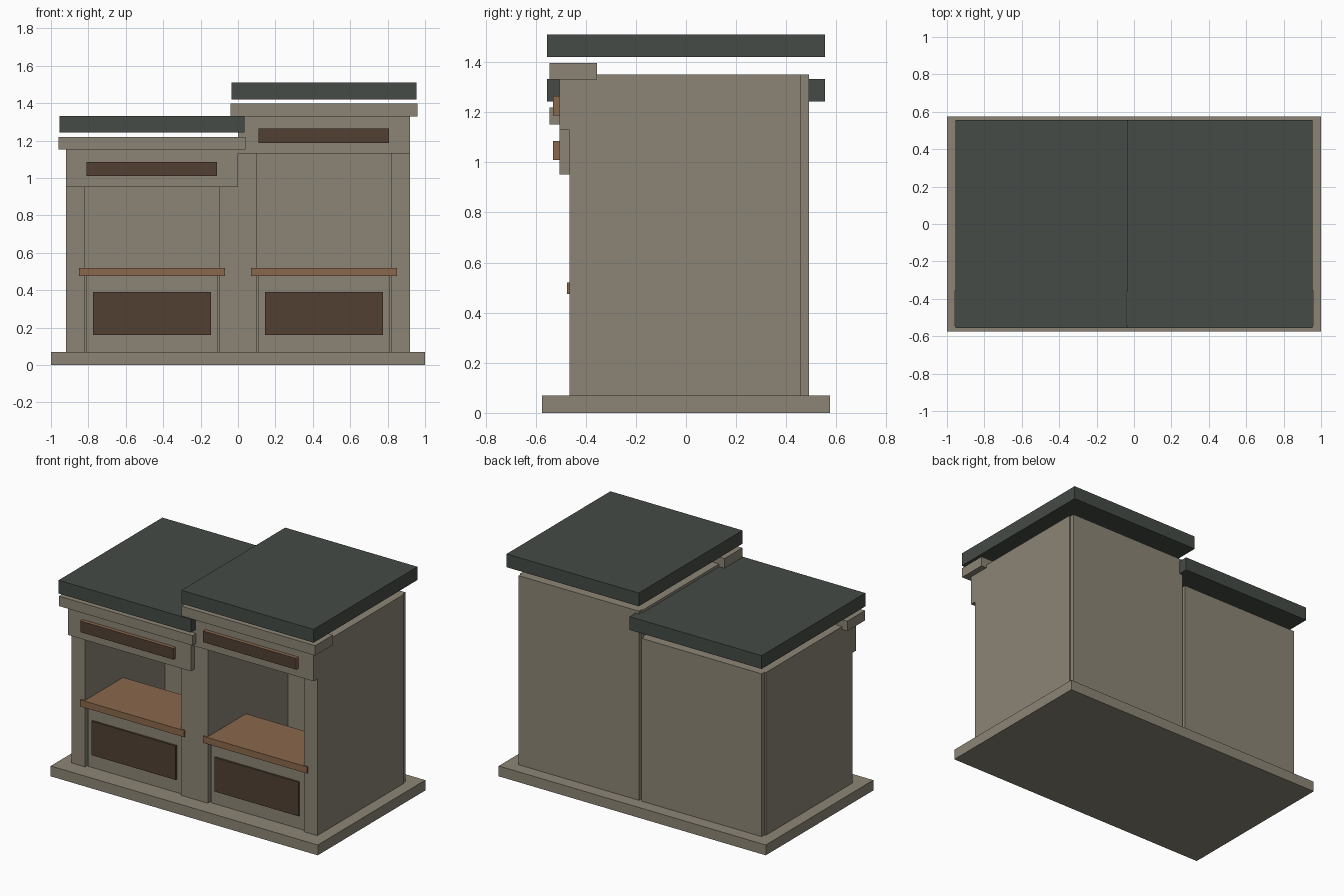
import bpy
import bmesh

if "Cube" in bpy.data.objects:
    bpy.data.objects.remove(bpy.data.objects["Cube"])


def material(name, rgb):
    m = bpy.data.materials.new(name)
    m.diffuse_color = (*rgb, 1)
    m.use_nodes = True
    m.node_tree.nodes["Principled BSDF"].inputs["Base Color"].default_value = m.diffuse_color
    return m


STONE = material("warm_grey_paint", (0.262, 0.235, 0.181))
ROOF = material("dark_slate", (0.060, 0.070, 0.061))
WOOD = material("light_wood", (0.255, 0.138, 0.072))
DARK = material("dark_wood", (0.084, 0.051, 0.034))


def box(name, x, y, z, mat, front=None):
    """Box from (min, max) ranges; optional second colour on the -y face."""
    bm = bmesh.new()
    bmesh.ops.create_cube(bm, size=1)
    for v in bm.verts:
        v.co = [r[0] + (c + 0.5) * (r[1] - r[0]) for r, c in zip((x, y, z), v.co)]
    bm.normal_update()
    me = bpy.data.meshes.new(name)
    me.materials.append(mat)
    if front:
        me.materials.append(front)
        for f in bm.faces:
            f.material_index = 1 if f.normal.y < -0.5 else 0
    bm.to_mesh(me)
    bm.free()
    ob = bpy.data.objects.new(name, me)
    bpy.context.collection.objects.link(ob)
    return ob


def stall(side, x0, dz):
    """One stall 0.92 wide starting at x0; dz lowers its upper parts."""
    def part(name, x, y, z, mat=STONE, front=None):
        box(f"{side}_{name}", (x0 + x[0], x0 + x[1]), y, z, mat, front)

    top = 1.35 - dz
    # walls and ceiling
    part("outer_wall_a", (0, 0.10), (-0.465, 0.46), (0.07, top))
    part("outer_wall_b", (0.82, 0.92), (-0.465, 0.46), (0.07, top))
    part("back_wall", (0.01, 0.91), (0.39, 0.49), (0.07, top))
    part("ceiling", (0.10, 0.82), (-0.465, 0.39), (top - 0.04, top))
    # counter with its panelled front
    part("counter_front", (0.11, 0.81), (-0.447, -0.39), (0.07, 0.475))
    part("counter_panel", (0.145, 0.775), (-0.46, -0.44), (0.16, 0.39), DARK)
    part("counter_top", (0.07, 0.85), (-0.475, -0.057), (0.475, 0.52), WOOD)
    # header, sign board, cornice and roof slab
    part("header", (0, 0.92), (-0.505, -0.465), (1.13 - dz, 1.335 - dz))
    part("sign_board", (0.11, 0.807), (-0.53, -0.505), (1.188 - dz, 1.264 - dz), WOOD, DARK)
    part("cornice", (-0.04, 0.96), (-0.545, -0.355), (1.33 - dz, 1.397 - dz))
    part("roof_slab", (-0.035, 0.955), (-0.555, 0.555), (1.42 - dz, 1.51 - dz), ROOF)


# plinth under both stalls
box("base", (-1, 1), (-0.575, 0.575), (0, 0.07), STONE)
stall("left", -0.92, 0.178)
stall("right", 0.0, 0.0)
